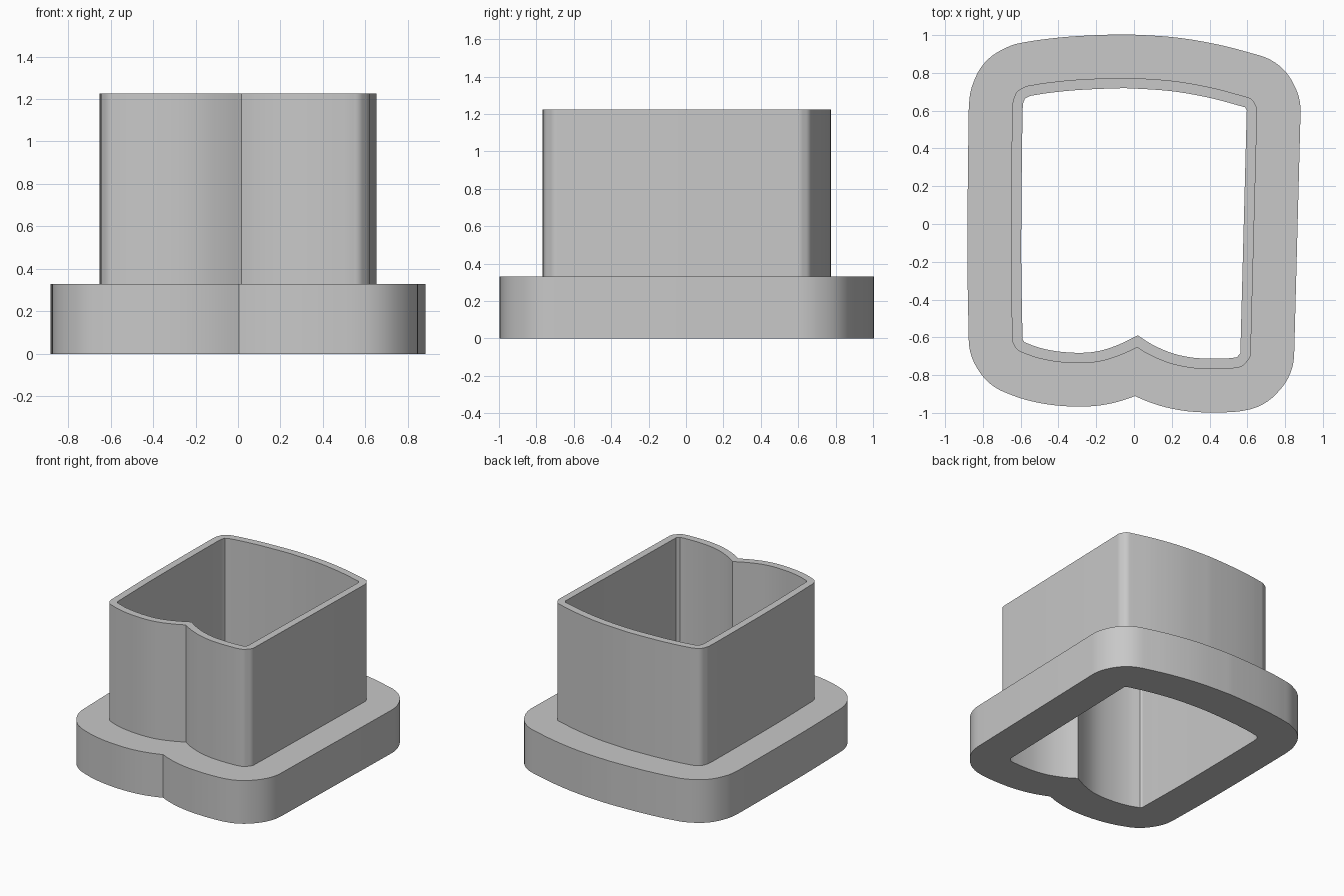
import bpy, bmesh, math
from mathutils import Vector
from mathutils.geometry import intersect_line_line, intersect_point_line

if "Cube" in bpy.data.objects:
    bpy.data.objects.remove(bpy.data.objects["Cube"])

FLANGE_TOP, WALL_TOP = 0.33, 1.225
WALL_WIDTH, FLANGE_WIDTH = 0.055, 0.285


def spline(points, steps=6):
    """Smooth curve through the points, both ends included."""
    pts = [Vector((x, y, 0)) for x, y in points]
    pts = [2 * pts[0] - pts[1]] + pts + [2 * pts[-1] - pts[-2]]
    out = []
    for a, b, c, d in zip(pts, pts[1:], pts[2:], pts[3:]):
        for i in range(steps):
            t = i / steps
            out.append(b + t / 2 * (c - a + t * (2 * a - 5 * b + 4 * c - d + t * (3 * (b - c) + d - a))))
    return out + [pts[-2]]


def distance(p, loop):
    """Shortest distance from a point to a closed loop."""
    best = math.inf
    for a, b in zip(loop, loop[1:] + loop[:1]):
        q, t = intersect_point_line(p, a, b)
        q = a if t < 0 else b if t > 1 else q
        best = min(best, (p - q).length)
    return best


def offset(loop, width):
    """Outward offset with round corners; the loop starts at its notch."""
    out = []
    for i, p in enumerate(loop):
        d0, d1 = p - loop[i - 1], loop[(i + 1) % len(loop)] - p
        a0, a1 = (math.atan2(-d.x, d.y) for d in (d0, d1))
        turn = (a1 - a0 + math.pi) % math.tau - math.pi
        steps = max(1, math.ceil(turn / 0.12))
        angles = [a0 + turn / 2] if turn <= 0 else [a0 + turn * k / steps for k in range(steps + 1)]
        out += [p + width * Vector((math.cos(a), math.sin(a), 0)) for a in angles]
    kept = [p for p in out if distance(p, loop) > width - 0.0005]
    clean = [kept[0]]
    for p in kept[1:]:
        if (p - clean[-1]).length > 0.0008:
            clean.append(p)
    # meet the two lobes in a crisp crease
    crease = intersect_line_line(clean[0], clean[1], clean[-1], clean[-2])
    return [crease[0]] + clean


# Opening outline, counter-clockwise from the front notch
right_lobe = [(0.02, -0.59), (0.1, -0.64), (0.2, -0.683), (0.3, -0.706), (0.4, -0.713), (0.5, -0.711), (0.545, -0.705)]
right_side = [(0.563, -0.685), (0.597, 0.6)]
back = [(0.588, 0.618), (0.4, 0.668), (0.2, 0.703), (0, 0.717), (-0.1, 0.718), (-0.3, 0.709), (-0.45, 0.694), (-0.55, 0.678)]
left_corner = [(-0.577, 0.665), (-0.587, 0.64)]
left_side = [(-0.59, 0.6), (-0.595, 0.2), (-0.597, -0.2), (-0.59, -0.61)]
left_lobe = [(-0.58, -0.626), (-0.5, -0.655), (-0.4, -0.675), (-0.28, -0.682), (-0.18, -0.671), (-0.08, -0.638), (0.02, -0.59)]
opening = (spline(right_lobe) + spline(right_side, 1) + spline(back)
           + spline(left_corner, 1) + spline(left_side) + spline(left_lobe)[:-1])
wall_outline = offset(opening, WALL_WIDTH)
flange_outline = offset(opening, FLANGE_WIDTH)

bm = bmesh.new()


def ring(outline, z):
    verts = [bm.verts.new((p.x, p.y, z)) for p in outline]
    return [bm.edges.new(pair) for pair in zip(verts, verts[1:] + verts[:1])]


def side(low, high):
    bmesh.ops.bridge_loops(bm, edges=low + high)


def cap(outer, inner):
    bmesh.ops.triangle_fill(bm, edges=outer + inner, use_beauty=True)


# Sleeve: flange, upright wall and straight-through opening
hole_low, hole_high = ring(opening, 0), ring(opening, WALL_TOP)
flange_low, flange_high = ring(flange_outline, 0), ring(flange_outline, FLANGE_TOP)
wall_low, wall_high = ring(wall_outline, FLANGE_TOP), ring(wall_outline, WALL_TOP)
for low, high in ((hole_low, hole_high), (flange_low, flange_high), (wall_low, wall_high)):
    side(low, high)
for outer, inner in ((flange_low, hole_low), (flange_high, wall_low), (wall_high, hole_high)):
    cap(outer, inner)
bmesh.ops.recalc_face_normals(bm, faces=bm.faces)

mesh = bpy.data.meshes.new("flanged_sleeve")
bm.to_mesh(mesh)
bm.free()
sleeve = bpy.data.objects.new("flanged_sleeve", mesh)
bpy.context.collection.objects.link(sleeve)

# Plain grey finish
grey = bpy.data.materials.new("plain_grey")
grey.use_nodes = True
colour = (0.58, 0.58, 0.58, 1)
grey.diffuse_color = colour
grey.node_tree.nodes["Principled BSDF"].inputs["Base Color"].default_value = colour
mesh.materials.append(grey)

bpy.context.view_layer.objects.active = sleeve
sleeve.select_set(True)
bpy.ops.object.shade_smooth_by_angle(angle=math.radians(30))
